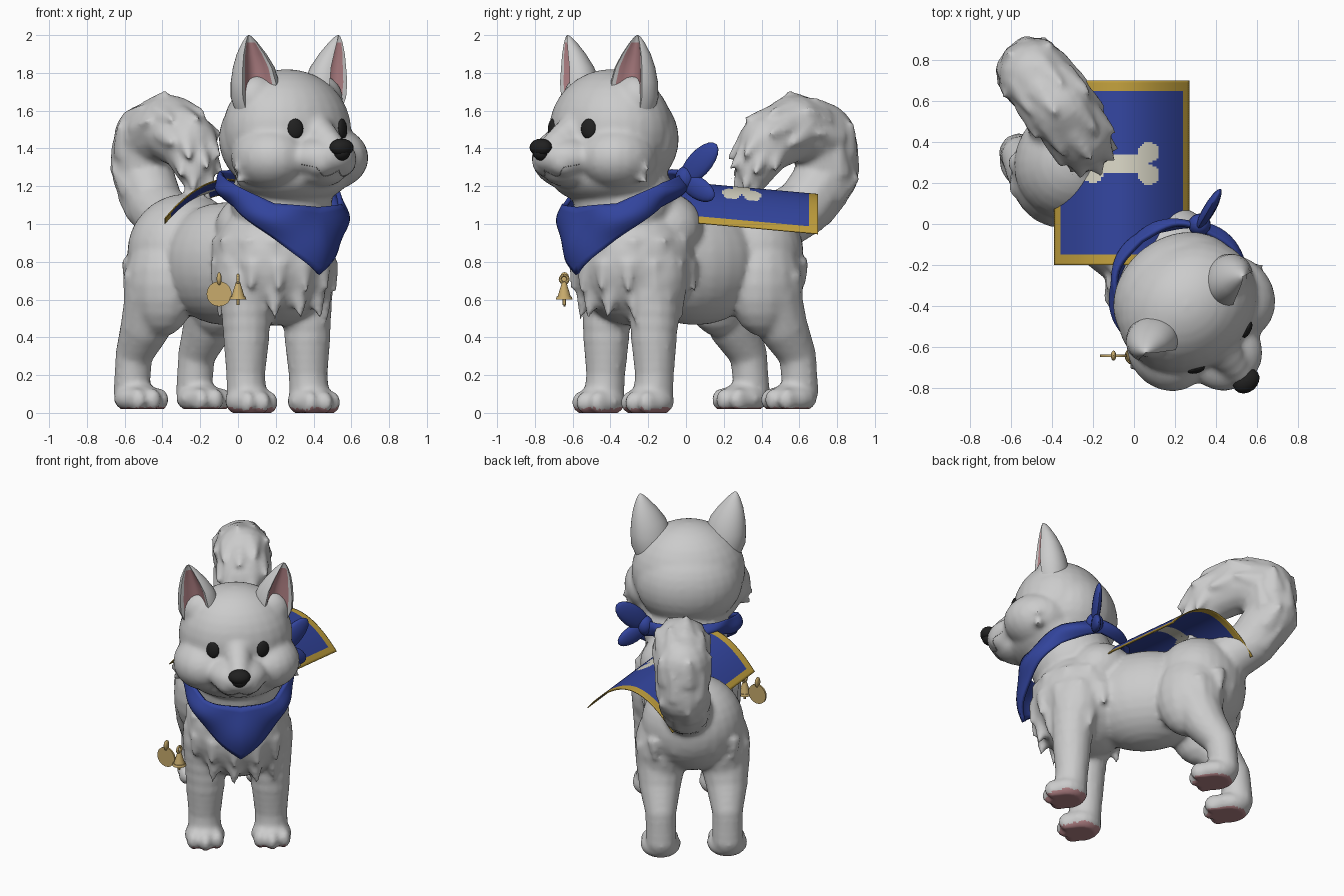
import bpy, bmesh, math
from mathutils import Vector as V, Matrix
from mathutils.bvhtree import BVHTree

if "Cube" in bpy.data.objects:
    bpy.data.objects.remove(bpy.data.objects["Cube"])

# The dog is modelled facing -y, then turned to its final heading
TURN = Matrix.Rotation(math.radians(38), 4, 'Z') @ Matrix.Translation((-0.02, 0, 0))
HEAD = V((-.02, -.022, 0))   # head offset from the body axis


def material(name, col):
    m = bpy.data.materials.new(name)
    m.diffuse_color = (*col, 1)
    m.use_nodes = True
    m.node_tree.nodes["Principled BSDF"].inputs["Base Color"].default_value = m.diffuse_color
    return m


FUR = material("pale_fur", (.6, .6, .6))
PINK = material("pink_skin", (.45, .225, .24))
BLACK = material("black", (.015, .015, .015))
SHADE = material("mouth_grey", (.25, .25, .25))
BLUE = material("blue_cloth", (.032, .058, .335))
GOLD = material("gold_trim", (.52, .34, .045))
IVORY = material("ivory", (.68, .66, .55))
BRASS = material("brass", (.58, .41, .15))


class Shape:
    """Collects rings of points as closed solids."""
    def __init__(self):
        self.v, self.f = [], []

    def stack(self, matrix, rings, n):
        o = len(self.v)
        for r, z in rings:
            for i in range(n):
                a = math.tau * i / n
                self.v.append(matrix @ V((r * math.cos(a), r * math.sin(a), z)))
        for j in range(len(rings) - 1):
            for i in range(n):
                k, p = (i + 1) % n, o + j * n
                self.f.append((p + i, p + k, p + n + k, p + n + i))
        self.f.append(tuple(range(o, o + n))[::-1])
        self.f.append(tuple(range(len(self.v) - n, len(self.v))))

    def blob(self, loc, r, rot=None, n=16):
        r = (r, r, r) if isinstance(r, (int, float)) else r
        h = n // 2 + 2
        arc = [math.pi * (i + .15) / (h + .3) for i in range(h + 1)]
        self.stack(Matrix.LocRotScale(V(loc), rot, V(r)),
                   [(math.sin(a), -math.cos(a)) for a in arc], n)

    def chain(self, pts, n=4, seg=14):
        for a, b in zip(pts, pts[1:]):
            for i in range(n + 1):
                q = [u + (w - u) * i / n for u, w in zip(a, b)]
                self.blob(q[:3], q[3], n=seg)

    def cone(self, a, b, r1, r2=.002, n=8):
        a, b = V(a), V(b)
        q = (b - a).to_track_quat('Z', 'Y')
        self.stack(Matrix.LocRotScale(a, q, None), [(r1, 0), (r2, (b - a).length)], n)

    def leaf(self, a, b, w, t):
        a, b = V(a), V(b)
        self.blob((a + b) / 2, (t, w, (b - a).length / 2), (b - a).to_track_quat('Z', 'Y'))


def make(name, src, mats, turn=True, recalc=False, angle=45):
    me = bpy.data.meshes.new(name)
    if isinstance(src, Shape):
        me.from_pydata(src.v, [], src.f)
    else:
        if recalc:
            bmesh.ops.recalc_face_normals(src, faces=src.faces)
        src.to_mesh(me)
        src.free()
    if turn:
        me.transform(TURN)
    for m in mats:
        me.materials.append(m)
    me.shade_smooth()
    me.set_sharp_from_angle(angle=math.radians(angle))
    ob = bpy.data.objects.new(name, me)
    bpy.context.collection.objects.link(ob)
    return ob


# ---- Head masses ----
b = Shape()
for loc, r in (((0, -.45, 1.49), (.36, .31, .33)),    # skull
               ((0, -.38, 1.45), (.34, .28, .29)),    # back of head
               ((0, -.50, 1.27), (.33, .27, .17)),    # jaw ruff
               ((0, -.74, 1.35), (.19, .19, .12)),    # muzzle
               ((0, -.72, 1.27), (.14, .15, .075))):  # chin
    b.blob(loc, r, n=28)
b.chain([(0, -.66, 1.52, .10), (0, -.86, 1.395, .07)])
for s in (-1, 1):
    b.blob((s * .20, -.56, 1.35), (.20, .22, .17), n=20)  # cheek
    b.blob((s * .065, -.81, 1.325), (.09, .10, .08))      # lip
    b.blob((s * .21, -.47, 1.66), (.13, .10, .13))        # ear root
    for dz, out in ((.06, .39), (0, .425), (-.07, .41)):
        b.cone((s * .28, -.53, 1.37 + dz), (s * out, -.52, 1.28 + dz), .08)
b.v = [v + HEAD for v in b.v]

# ---- Body masses, all fused together ----
for loc, r in (((0, -.33, .80), (.33, .33, .34)),     # chest
               ((0, .08, .79), (.29, .42, .325)),     # belly
               ((0, .42, .85), (.325, .29, .31)),     # rump
               ((.03, -.20, .98), (.27, .22, .20)),   # shoulder ruff
               ((0, -.40, 1.12), (.27, .27, .28))):   # neck
    b.blob(loc, r, n=28)
for s in (-1, 1):
    # front leg and paw
    b.blob((s * .19, -.33, .72), (.16, .17, .25))
    b.chain([(s * .20, -.35, .70, .15), (s * .205, -.36, .40, .125),
             (s * .21, -.36, .20, .105), (s * .21, -.37, .09, .108)])
    b.blob((s * .21, -.39, .06), (.13, .13, .085))
    # hind leg and paw
    b.blob((s * .19, .40, .68), (.175, .22, .28))
    b.chain([(s * .20, .43, .62, .165), (s * .21, .50, .46, .135),
             (s * .21, .60, .31, .10), (s * .21, .62, .12, .098)])
    b.blob((s * .21, .56, .075), (.13, .14, .08))
    for y, z in ((-.49, .055), (.45, .07)):
        for dx in (-.075, 0, .075):
            b.blob((s * .21 + dx, y + abs(dx) * .4, z), (.044, .06, .062))
    for x, y, z in ((.12, .63, .86), (.24, .58, .80), (.31, .48, .72)):
        b.cone((s * x, y, z), (s * x * 1.08, y + .045, z - .13), .06)

# chest fur locks, in staggered rows
for row, (el, n) in enumerate(((20, 9), (-4, 10), (-30, 9))):
    for i in range(n):
        a = math.radians(-125 + 250 * (i + .5 * (row % 2)) / (n - .5))
        e = math.radians(el)
        d = V((math.sin(a) * math.cos(e) * .33, -math.cos(a) * math.cos(e) * .33, math.sin(e) * .34))
        c = V((0, -.33, .80))
        b.cone(c + d * .86, c + d * 1.03 + V((0, 0, -.14)), .07)

# curled tail with fur locks
tail = [(.03, .55, .98, .16), (.06, .76, 1.09, .155), (.085, .90, 1.26, .165),
        (.085, .87, 1.46, .175), (.085, .68, 1.51, .175), (.08, .50, 1.43, .155),
        (.07, .43, 1.30, .11), (.065, .42, 1.20, .05)]
b.chain(tail, 5)
for p0, p1 in zip(tail[1:], tail[2:]):
    t = (V(p1[:3]) - V(p0[:3])).normalized()
    side = V((1, 0, 0))
    up = side.cross(t)
    for f in (.15, .65):
        p, r = V(p0[:3]).lerp(V(p1[:3]), f), p0[3] + (p1[3] - p0[3]) * f
        for k in range(5):
            w = math.tau * (k + f) / 5
            d = up * math.cos(w) + side * math.sin(w)
            if d.dot(p - V((.08, .63, 1.27))) > -.03:
                b.cone(p + d * r * .62, p + d * r * 1.1 + t * .15, r * .5)

body = make("blockout", b, [FUR], turn=False)
mod = body.modifiers.new("fuse", 'REMESH')
mod.mode, mod.voxel_size = 'VOXEL', .017
mod = body.modifiers.new("soften", 'SMOOTH')
mod.factor, mod.iterations = .5, 5
dg = bpy.context.evaluated_depsgraph_get()
baked = bpy.data.meshes.new_from_object(body.evaluated_get(dg))
bpy.data.objects.remove(body)
bm = bmesh.new()
bm.from_mesh(baked)
# flat soles with pink pads
for v in bm.verts:
    v.co.z = max(v.co.z, 0 if v.co.y < 0 else .02)
bm.normal_update()
for f in bm.faces:
    f.material_index = int(f.normal.z < -.55 and f.calc_center_median().z < .03)
tree = BVHTree.FromBMesh(bm)
make("dog_body", bm, [FUR, PINK], angle=80)


def face_point(x, z):
    return tree.ray_cast(V((x + HEAD.x, -2, z)), V((0, 1, 0)))[:2]


# ---- Face ----
eyes = Shape()
for s in (-1, 1):
    p, n = face_point(s * .158, 1.505)
    eyes.blob(p, (.043, .053, .018), n.to_track_quat('Z', 'Y'))
make("eyes", eyes, [BLACK])
nose = Shape()
nose.blob(V((0, -.92, 1.405)) + HEAD, (.07, .055, .047))
nose.blob(V((0, -.915, 1.38)) + HEAD, (.05, .05, .045))
make("nose", nose, [BLACK])
mouth = Shape()
for s in (-1, 1):
    pts = []
    for i in range(13):
        t = i / 12
        z = 1.285 - .035 * math.sin(math.pi * min(1, t * 1.3)) + .03 * t * t
        pts.append((*face_point(s * .17 * t, z)[0], .003))
    mouth.chain(pts, 2, 6)
make("mouth_line", mouth, [SHADE])

# ---- Ears: lofted rings, turned outward, with a hollow pink front ----
for s, name in ((-1, "right_ear"), (1, "left_ear")):
    bm = bmesh.new()
    N, rings = 36, []
    for z, x, y, rx, ry in ((1.58, .21, -.47, .115, .10), (1.67, .228, -.475, .135, .115),
                            (1.75, .238, -.48, .13, .11), (1.83, .25, -.485, .112, .09),
                            (1.90, .27, -.492, .08, .065), (1.96, .288, -.50, .042, .036),
                            (1.99, .297, -.505, .018, .016), (2.0, .30, -.507, .004, .004)):
        ring = []
        for i in range(N):
            a = math.tau * (i + .5) / N
            c, d = math.cos(a), math.sin(a)
            if d < 0 and abs(c) < .66:
                d = -.75 + .7 * (1 - (c / .66) ** 2)
            p = Matrix.Rotation(math.radians(22), 3, 'Z') @ V((rx * c, ry * d, 0)) + V((x, y, z))
            ring.append(bm.verts.new(V((s * p.x, p.y, p.z)) + HEAD))
        rings.append(ring)
    for j, (lo, hi) in enumerate(zip(rings, rings[1:])):
        for i in range(N):
            k = (i + 1) % N
            f = bm.faces.new((lo[i], lo[k], hi[k], hi[i]))
            a = math.tau * (i + 1) / N
            f.material_index = int(math.sin(a) < 0 and abs(math.cos(a)) < .62 and 0 < j < 5)
    bm.faces.new(rings[-1])
    bm.faces.new(rings[0])
    make(name, bm, [FUR, PINK], recalc=True, angle=60)


# ---- Bandana: band round the neck with a front point ----
def ramp(deg, keys):
    for (a, u), (c, w) in zip(keys, keys[1:]):
        if deg <= c:
            return u + (w - u) * (deg - a) / (c - a)
    return keys[-1][1]


def sheet(rows, closed=False):
    bm = bmesh.new()
    g = [[bm.verts.new(p) for p in row] for row in rows]
    for lo, hi in zip(g, g[1:] + g[:1] if closed else g[1:]):
        for i in range(len(lo) - 1):
            bm.faces.new((lo[i], hi[i], hi[i + 1], lo[i + 1]))
    return bm


rows = []
for i in range(72):
    a = math.tau * i / 72
    deg = math.degrees(min(a, math.tau - a))
    top = ramp(deg, ((0, 1.09), (45, 1.11), (90, 1.22), (135, 1.28), (180, 1.29)))
    low = ramp(deg, ((0, .73), (45, .92), (90, 1.09), (135, 1.18), (180, 1.19)))
    row = []
    for j in range(11):
        t = j / 10
        r = .325 + .03 * math.sin(math.pi * t) + .008 * math.sin(deg * .11 + 5 * t)
        row.append((math.sin(a) * r, -.4 - math.cos(a) * r, low + (top - low) * t))
    rows.append(row)
ob = make("bandana", sheet(rows, True), [BLUE], angle=60)
ob.modifiers.new("thickness", 'SOLIDIFY').thickness = .025
knot = Shape()
knot.blob((.27, -.20, 1.24), (.055, .055, .065))
knot.leaf((.25, -.21, 1.22), (.45, -.13, 1.42), .07, .028)
knot.leaf((.25, -.21, 1.24), (.44, -.14, 1.14), .06, .028)
make("bandana_knot", knot, [BLUE])

# ---- Cape: arched panel with gold border and bone emblem ----
X0, X1, Y0, Y1, NX, NY = -.39, .27, -.20, .70, 66, 90
knobs = ((.072, .35), (.072, .24), (-.2, .34), (-.2, .25))
rows = []
for i in range(NX + 1):
    x = X0 + (X1 - X0) * i / NX
    arch = 1.24 - .21 * (abs(x + .06) / .33) ** 1.9
    rows.append([(x, Y0 + .01 * j, arch - .0009 * j) for j in range(NY + 1)])
bm = sheet(rows)
for f in bm.faces:
    c = f.calc_center_median()
    if min(c.x - X0, X1 - c.x) < .034 or min(c.y - Y0, Y1 - c.y) < .05:
        f.material_index = 1
    elif (-.2 < c.x < .075 and abs(c.y - .295) < .045) or any(
            math.hypot(c.x - u, c.y - w) < .05 for u, w in knobs):
        f.material_index = 2
ob = make("cape", bm, [BLUE, GOLD, IVORY], turn=False, angle=60)
ob.modifiers.new("thickness", 'SOLIDIFY').thickness = .006

# ---- Hanging coin and bell ----
coin = Shape()
coin.cone((-.10, -.649, .63), (-.10, -.637, .63), .066, .066, 32)
coin.blob((-.10, -.643, .71), (.013, .025, .035))
make("coin_tag", coin, [BRASS], turn=False)
bell = Shape()
bell.cone((0, -.645, .60), (0, -.645, .615), .045, .04, 20)
bell.cone((0, -.645, .615), (0, -.645, .69), .035, .012, 20)
bell.cone((0, -.645, .57), (0, -.645, .60), .009, .009)
for i in range(16):
    w = math.tau * i / 16
    bell.blob((0, -.645 + .02 * math.cos(w), .708 + .02 * math.sin(w)), .009, n=8)
make("bell", bell, [BRASS], turn=False)
